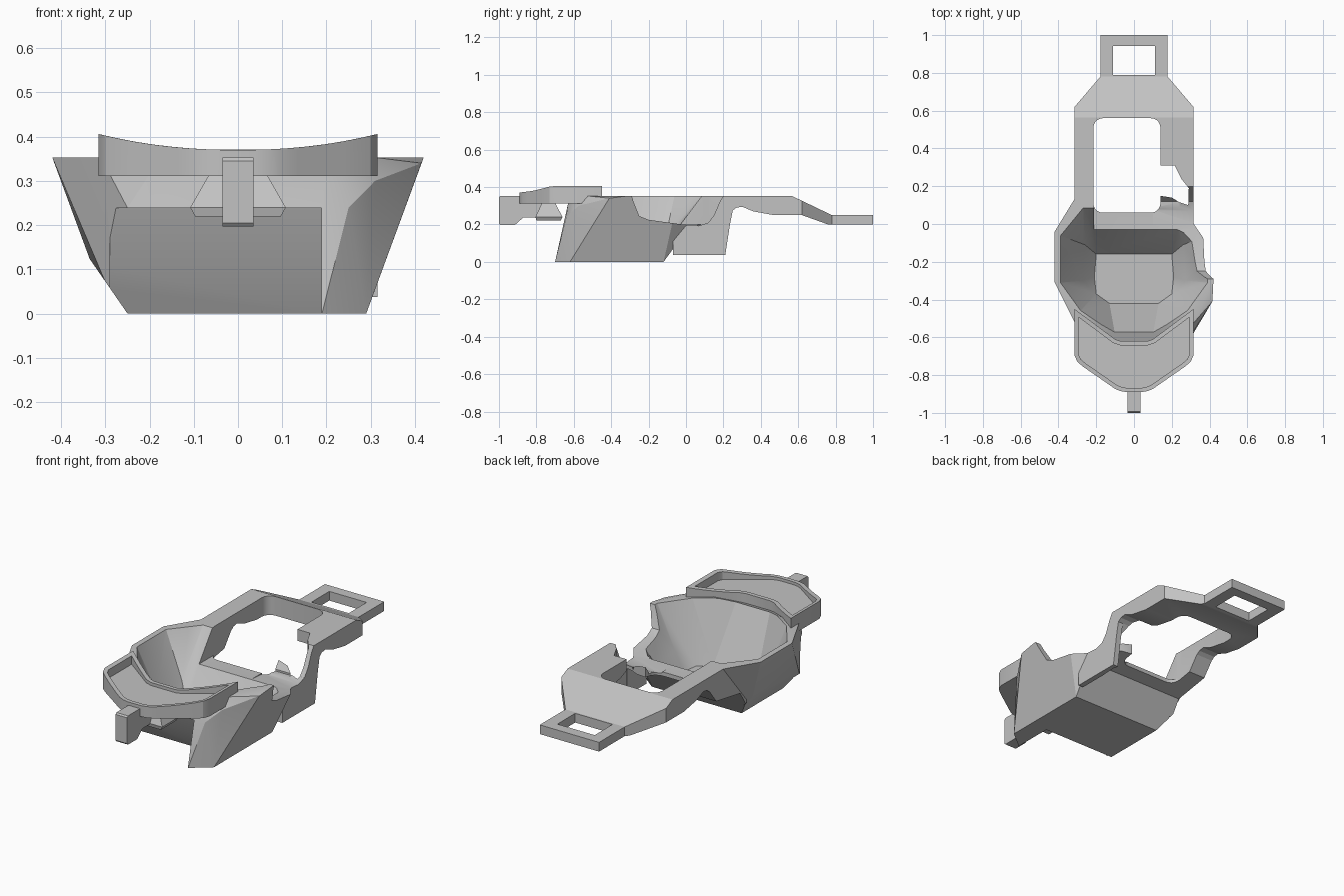
import bpy, bmesh, math

if "Cube" in bpy.data.objects:
    bpy.data.objects.remove(bpy.data.objects["Cube"])

grey = bpy.data.materials.new("plain grey")
grey.diffuse_color = (0.54, 0.54, 0.54, 1)
grey.use_nodes = True
grey.node_tree.nodes["Principled BSDF"].inputs["Base Color"].default_value = grey.diffuse_color


def make(name, bm):
    bmesh.ops.recalc_face_normals(bm, faces=bm.faces[:])
    me = bpy.data.meshes.new(name)
    bm.to_mesh(me)
    bm.free()
    me.materials.append(grey)
    ob = bpy.data.objects.new(name, me)
    bpy.context.collection.objects.link(ob)
    return ob


def hull(name, pts):
    """Convex solid around a few points."""
    bm = bmesh.new()
    for p in pts:
        bm.verts.new(p)
    bmesh.ops.convex_hull(bm, input=bm.verts[:])
    loose = [v for v in bm.verts if not v.link_faces]
    bmesh.ops.delete(bm, geom=loose, context='VERTS')
    bmesh.ops.dissolve_limit(bm, angle_limit=0.01, verts=bm.verts[:], edges=bm.edges[:])
    return make(name, bm)


def both(pts, z):
    return [(s * x, y, z) for x, y in pts for s in (1, -1)]


def prism(name, pts, lo, hi, axis):
    """Outline extruded along an axis: x takes (y, z), y takes (x, z), z takes (x, y)."""
    put = {'x': lambda a, b, t: (t, a, b),
           'y': lambda a, b, t: (a, t, b),
           'z': lambda a, b, t: (a, b, t)}[axis]
    bm = bmesh.new()
    low = [bm.verts.new(put(a, b, lo)) for a, b in pts]
    top = [bm.verts.new(put(a, b, hi)) for a, b in pts]
    bm.faces.new(low)
    bm.faces.new(top)
    n = len(pts)
    for i in range(n):
        j = (i + 1) % n
        bm.faces.new((low[i], low[j], top[j], top[i]))
    return make(name, bm)


def rect(x0, x1, y0, y1, r=0):
    if r == 0:
        return [(x0, y0), (x1, y0), (x1, y1), (x0, y1)]
    pts = []
    for cx, cy, start in ((x1 - r, y1 - r, 0), (x0 + r, y1 - r, 90),
                          (x0 + r, y0 + r, 180), (x1 - r, y0 + r, 270)):
        for k in range(6):
            a = math.radians(start + 18 * k)
            pts.append((cx + r * math.cos(a), cy + r * math.sin(a)))
    return pts


def combine(ob, other, op):
    mod = ob.modifiers.new(op, 'BOOLEAN')
    mod.operation, mod.object, mod.solver = op, other, 'EXACT'
    bpy.context.view_layer.objects.active = ob
    bpy.ops.object.modifier_apply(modifier=mod.name)
    bpy.data.objects.remove(other, do_unlink=True)


def smooth(ob, deg=25):
    bpy.ops.object.select_all(action='DESELECT')
    ob.select_set(True)
    bpy.context.view_layer.objects.active = ob
    bpy.ops.object.shade_smooth_by_angle(angle=math.radians(deg))


# Flared tub, wide at the rim, fuller at the right front
body = hull("tub_body",
            both([(.31, .14), (.42, -.04), (.42, -.31), (.31, -.53)], .353) +
            both([(.2, -.63)], .315) + [(.415, -.41, .34), (.31, -.575, .3)] +
            both([(.29, -.12)], 0) + both([(.25, -.64)], .239) +
            [(.29, -.62, 0), (.19, -.7, 0), (-.19, -.7, 0), (-.27, -.6, 0)])

# Rear frame: deep at the tub, then thin arms and a ramp down to the loop
frame = prism("rear_frame",
              [(-.07, .037), (.21, .037), (.235, .2), (.25, .275), (.27, .29), (.3, .295),
               (.36, .27), (.47, .25), (.62, .25), (.76, .2), (.79, .2), (.79, .25),
               (.78, .25), (.565, .353), (-.07, .353)], -.315, .315, 'x')
for s in (1, -1):
    combine(frame, prism("corner_cut", [(s * .315, .62), (s * .178, .78), (s * .178, .9),
                                        (s * .5, .9), (s * .5, .62)], 0, .6, 'z'), 'DIFFERENCE')
combine(body, frame, 'UNION')

# Sloped tub back and thin lip; only the right side panel stays deep
combine(body, prism("rear_slope_cut",
                    [(-.155, -.058), (-.12, 0), (-.015, .165), (.19, .2), (.25, .277),
                     (.3, .2), (.3, -.058)], -.6, .285, 'x'), 'DIFFERENCE')

# Hollow of the tub and the low rear lip
combine(body, hull("hollow_cut",
                   both([(.27, .09), (.393, -.06), (.393, -.31), (.285, -.46), (.1, -.585)], .36) +
                   both([(.23, -.03)], .2) +
                   both([(.26, -.11), (.275, -.3)], .13) +
                   both([(.2, -.16), (.21, -.28), (.2, -.37), (.13, -.42)], .04)), 'DIFFERENCE')
combine(body, prism("lip_cut", rect(-.213, .24, -.12, .12), .2, .6, 'z'), 'DIFFERENCE')

# Rounded opening through the frame, widened on the right
combine(body, prism("opening_cut", rect(-.215, .14, .06, .56, .05), -.1, .6, 'z'), 'DIFFERENCE')
combine(body, prism("right_opening_cut",
                    [(.1, .155), (.2, .14), (.24, .115), (.287, .1), (.29, .19), (.25, .24),
                     (.215, .31), (.1, .31)], -.1, .6, 'z'), 'DIFFERENCE')

# Dip in the right wall
combine(body, prism("side_dip_cut",
                    [(-.295, .37), (-.28, .32), (-.25, .245), (-.2, .225), (-.02, .2), (.07, .193),
                     (.12, .21), (.15, .25), (.18, .32), (.21, .37)], .1, .6, 'x'), 'DIFFERENCE')

# Recess under the front, leaving the right fin
combine(body, prism("front_recess_cut",
                    [(-.9, -.05), (-.455, -.05), (-.48, 0), (-.54, .105), (-.592, .239),
                     (-.9, .239)], -.289, .189, 'x'), 'DIFFERENCE')

# Chamfer along the lower left
combine(body, prism("left_chamfer_cut", [(-.2223, -.04), (-.34, .13), (-.6, .13), (-.6, -.04)],
                    -1, .6, 'y'), 'DIFFERENCE')
smooth(body)

# Strap loop at the rear
loop = prism("strap_loop", rect(-.178, .178, .77, 1), .2, .25, 'z')
combine(loop, prism("loop_cut", rect(-.112, .112, .785, .943), 0, .5, 'z'), 'DIFFERENCE')


# Front tray with a raised rim that rises to the sides
def line(a, b, n):
    return [(a[0] + (b[0] - a[0]) * k / n, a[1] + (b[1] - a[1]) * k / n) for k in range(n)]


half = [(.04, -.89), (.07, -.885)] + line((.1, -.873), (.27, -.755), 5) + \
       [(.27, -.755), (.3, -.73), (.315, -.695)] + line((.315, -.45), (.1, -.61), 5) + \
       [(.1, -.61), (.07, -.62)]
outline = half + [(-x, y) for x, y in reversed(half)]


def rise(x):
    return .37 + .036 * (abs(x) / .315) ** 2.2


bm = bmesh.new()
low = [bm.verts.new((x, y, .311)) for x, y in outline]
top = [bm.verts.new((x, y, .37)) for x, y in outline]
bm.faces.new(list(reversed(low)))
cap = bm.faces.new(top)
for i in range(len(low)):
    j = (i + 1) % len(low)
    bm.faces.new((low[i], low[j], top[j], top[i]))
bm.normal_update()
bmesh.ops.inset_region(bm, faces=[cap], thickness=.022, use_even_offset=True)
for v in bm.verts:
    if v.co.z > .35:
        v.co.z = rise(v.co.x)
ext = bmesh.ops.extrude_face_region(bm, geom=[cap])
for v in [g for g in ext['geom'] if isinstance(g, bmesh.types.BMVert)]:
    v.co.z = .355
if cap.is_valid:
    bm.faces.remove(cap)
smooth(make("front_tray", bm))

# Block under the tray
hull("tray_block", [(s * x, y, z) for s in (1, -1) for x, y, z in
                    ((.065, -.77, .315), (.065, -.7, .315), (.108, -.805, .24), (.108, -.66, .24),
                     (.097, -.8, .22), (.097, -.67, .22))])

# Front tab
prism("front_tab", [(-1, .205), (-.993, .197), (-.915, .197), (-.87, .237), (-.75, .237),
                    (-.75, .315), (-.88, .315), (-.88, .353), (-.993, .353), (-1, .345)],
      -.035, .035, 'x')
